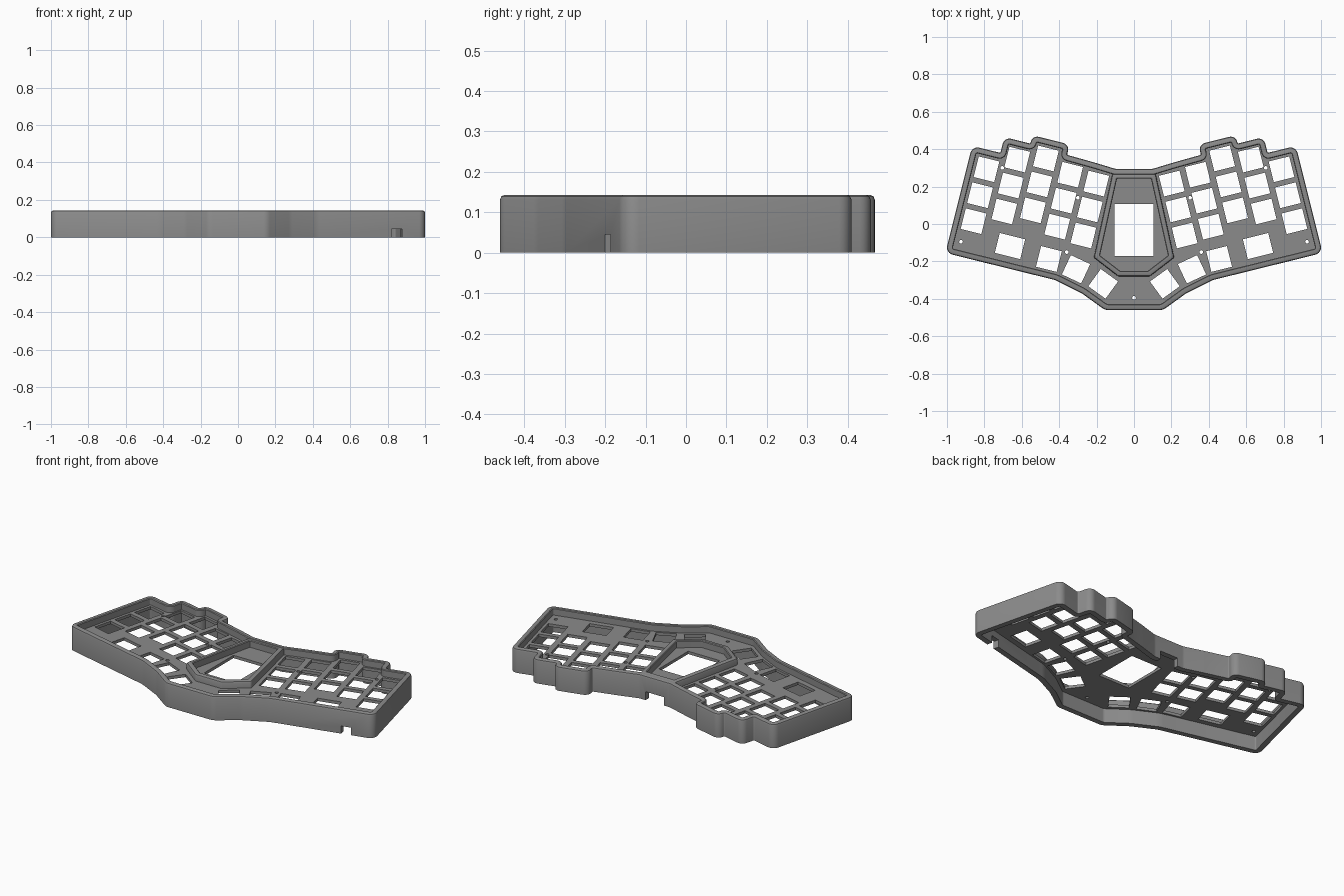
import bpy, bmesh, math
from mathutils import Vector, Matrix

if "Cube" in bpy.data.objects:
    bpy.data.objects.remove(bpy.data.objects["Cube"])

TILT = math.radians(14)      # rotation of each key half
HEIGHT, WALL = 0.143, 0.032
PLATE_LOW, PLATE_TOP = 0.085, 0.102

grey = bpy.data.materials.new("case_grey")
grey.diffuse_color = (0.26, 0.26, 0.26, 1)
grey.use_nodes = True
grey.node_tree.nodes["Principled BSDF"].inputs["Base Color"].default_value = grey.diffuse_color


def uv(u, v):
    """Tilted right-half coordinates to x, y."""
    return (u * math.cos(TILT) - v * math.sin(TILT),
            u * math.sin(TILT) + v * math.cos(TILT))


def mirrored(half):
    """Close a right-half list of (point, radius) by mirroring it over x = 0."""
    return half + [((-p[0], p[1]), r) for p, r in reversed(half)]


def rounded(poly, inset=0.0, seg=6):
    """Inset a counter-clockwise polygon and round its corners."""
    pts = [Vector(p) for p, _ in poly]
    out = []
    for i, p in enumerate(pts):
        a = (p - pts[i - 1]).normalized()
        b = (pts[(i + 1) % len(pts)] - p).normalized()
        na, nb = Vector((-a.y, a.x)), Vector((-b.y, b.x))
        corner = p + (na + nb) * inset / (1 + na.dot(nb))
        turn = math.atan2(a.x * b.y - a.y * b.x, a.dot(b))
        side = 1 if turn > 0 else -1
        r = max(poly[i][1] - side * inset, 0.003)
        start = corner - a * r * math.tan(abs(turn) / 2)
        centre = start + na * r * side
        for k in range(seg + 1):
            out.append(centre + Matrix.Rotation(turn * k / seg, 2) @ (start - centre))
    return out


def finish(ob):
    ob.data.materials.clear()
    ob.data.materials.append(grey)
    bpy.ops.object.select_all(action='DESELECT')
    ob.select_set(True)
    bpy.context.view_layer.objects.active = ob
    bpy.ops.object.shade_smooth_by_angle(angle=math.radians(32))


def rim(name, poly, bottom, thick):
    """Closed wall: sweep a round-topped section around a polygon."""
    section = [(0, bottom), (0, HEIGHT - 0.012), (0.0035, HEIGHT - 0.0035),
               (0.012, HEIGHT), (thick - 0.004, HEIGHT),
               (thick, HEIGHT - 0.004), (thick, bottom)]
    bm = bmesh.new()
    rings = [[bm.verts.new((p.x, p.y, z)) for p in rounded(poly, d)] for d, z in section]
    n = len(rings[0])
    for j, ring in enumerate(rings):
        nxt = rings[(j + 1) % len(rings)]
        for i in range(n):
            k = (i + 1) % n
            bm.faces.new((ring[i], ring[k], nxt[k], nxt[i]))
    bmesh.ops.recalc_face_normals(bm, faces=bm.faces)
    me = bpy.data.meshes.new(name)
    bm.to_mesh(me)
    bm.free()
    ob = bpy.data.objects.new(name, me)
    bpy.context.collection.objects.link(ob)
    return ob


def notch(target, loc, size, angle):
    """Cut a cable opening through the wall."""
    bpy.ops.mesh.primitive_cube_add(size=1, location=loc, rotation=(0, 0, angle))
    cutter = bpy.context.object
    cutter.name = "notch_cutter"
    cutter.hide_render = True
    cutter.scale = size
    mod = target.modifiers.new("notch", 'BOOLEAN')
    mod.operation, mod.solver, mod.object = 'DIFFERENCE', 'EXACT', cutter
    bpy.context.view_layer.objects.active = target
    bpy.ops.object.modifier_apply(modifier=mod.name)
    bpy.data.objects.remove(cutter)


# Outer wall with stepped back edge
case = mirrored([
    ((0.155, -0.46), 0.06), ((0.28, -0.37), 0.15), ((0.42, -0.30), 0.15),
    (uv(0.941, -0.394), 0.04), (uv(0.941, 0.196), 0.04),
    (uv(0.785, 0.196), 0.006), (uv(0.785, 0.283), 0.036),
    (uv(0.642, 0.283), 0.006), (uv(0.642, 0.329), 0.036),
    (uv(0.437, 0.329), 0.036), (uv(0.437, 0.272), 0.006),
    (uv(0.29, 0.268), 0.036), ((0.10, 0.295), 0.05)])
wall = rim("outer_wall", case, 0, WALL)
notch(wall, (0.85, -0.195, 0), (0.058, 0.14, 0.09), TILT)
notch(wall, (0, 0.28, 0), (0.12, 0.12, 0.10), 0)
finish(wall)

# Raised frame around the centre window
frame = mirrored([((0.085, -0.28), 0.015), ((0.215, -0.18), 0.015), ((0.115, 0.272), 0.01)])
finish(rim("centre_frame", frame, PLATE_LOW + 0.005, 0.03))

# Key plate openings: (centre, width, depth, angle)
KEY = 0.114
holes = []
for col, shift in enumerate((0, 0.09, 0.133, 0.08, 0.068)):
    for row in range(3):
        holes.append((uv(0.836 - 0.147 * col, -0.193 + shift + 0.143 * row), KEY, KEY, TILT))
holes += [((0.663, -0.118), 0.14, 0.11, TILT),
          ((0.455, -0.187), KEY, KEY, TILT),
          ((0.31, -0.242), KEY, KEY, math.radians(25)),
          ((0.165, -0.32), KEY, KEY, math.radians(36))]

loops = [rounded(case, WALL - 0.006)]
for (x, y), w, d, ang in holes:
    rot = Matrix.Rotation(ang, 2)
    quad = [Vector((x, y)) + rot @ Vector((sx * w / 2, sy * d / 2))
            for sx, sy in ((-1, -1), (1, -1), (1, 1), (-1, 1))]
    loops += [quad, [Vector((-p.x, p.y)) for p in quad]]

# Centre window
loops.append([Vector(p) for p in ((-0.105, -0.17), (0.105, -0.17), (0.105, 0.107), (-0.105, 0.107))])

# Screw holes
screws = [(0.705, 0.30), (0.925, -0.095), (0.30, 0.14), (0.36, -0.15)]
for x, y in screws + [(-x, y) for x, y in screws] + [(0, -0.395)]:
    loops.append([Vector((x + 0.01 * math.cos(k * math.pi / 6),
                          y + 0.01 * math.sin(k * math.pi / 6))) for k in range(12)])

# Key plate
cu = bpy.data.curves.new("key_plate", 'CURVE')
cu.dimensions, cu.fill_mode = '2D', 'BOTH'
cu.extrude = (PLATE_TOP - PLATE_LOW) / 2
for loop in loops:
    sp = cu.splines.new('POLY')
    sp.points.add(len(loop) - 1)
    for pt, p in zip(sp.points, loop):
        pt.co = (p.x, p.y, 0, 1)
    sp.use_cyclic_u = True
plate = bpy.data.objects.new("key_plate", cu)
plate.location.z = (PLATE_TOP + PLATE_LOW) / 2
bpy.context.collection.objects.link(plate)
bpy.ops.object.select_all(action='DESELECT')
plate.select_set(True)
bpy.context.view_layer.objects.active = plate
bpy.ops.object.convert(target='MESH')
finish(bpy.context.object)
